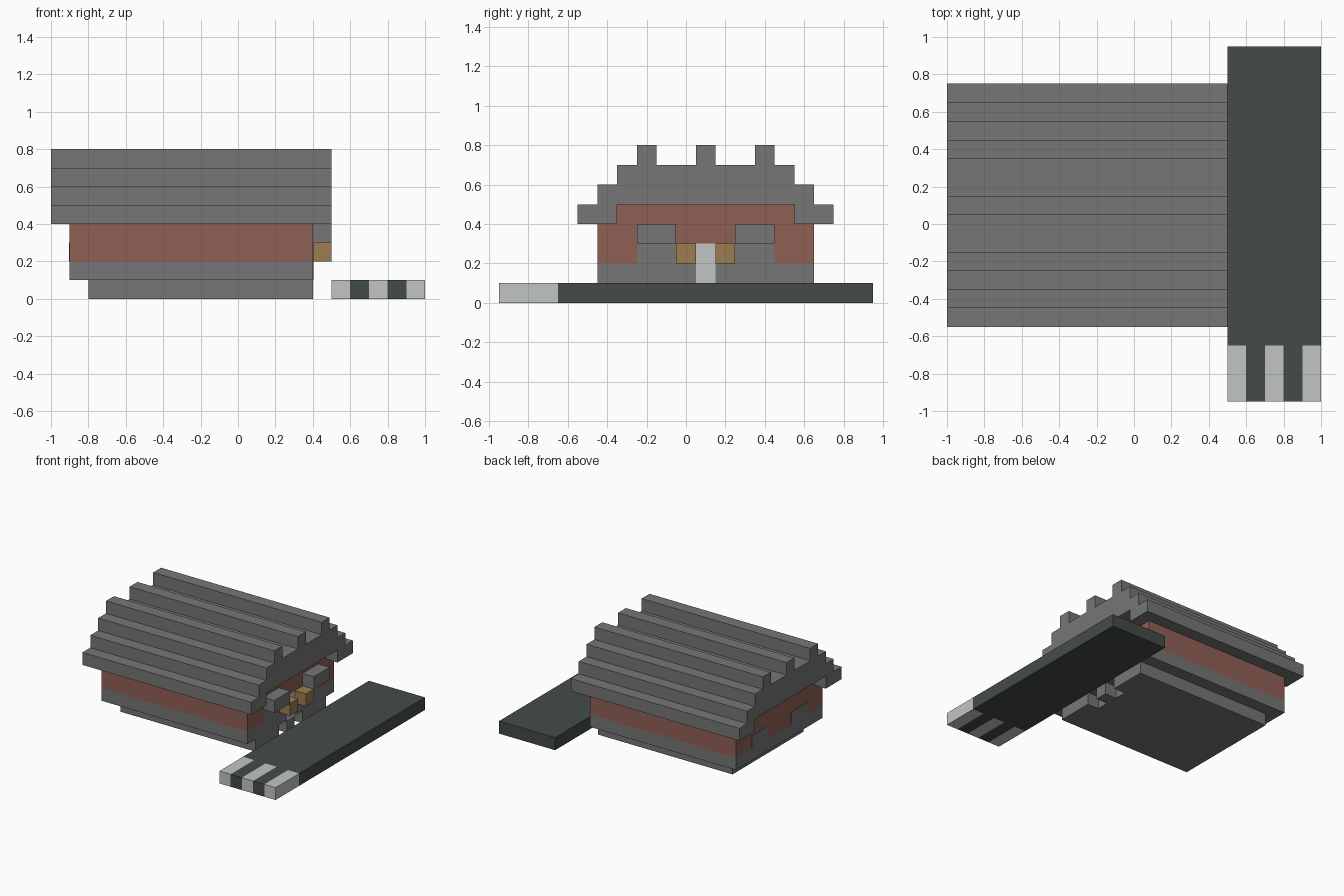
import bpy
import bmesh
from mathutils import Vector

old = bpy.data.objects.get("Cube")
if old:
    bpy.data.objects.remove(old, do_unlink=True)


def material(name, rgb):
    linear = [((c / 255 + 0.055) / 1.055) ** 2.4 for c in rgb] + [1.0]
    mat = bpy.data.materials.new(name)
    mat.use_nodes = True
    mat.diffuse_color = linear
    bsdf = mat.node_tree.nodes["Principled BSDF"]
    bsdf.inputs["Base Color"].default_value = linear
    bsdf.inputs["Roughness"].default_value = 0.9
    return mat


stone = material("stone grey", (118, 118, 118))
brick = material("brick red", (143, 96, 85))
wood = material("lamp ochre", (154, 125, 78))
asphalt = material("asphalt dark", (67, 75, 73))
paint = material("pale paint", (194, 197, 196))


def extrude(name, outline, offset, mat):
    """Extrude a closed 3D outline along an offset vector."""
    bm = bmesh.new()
    face = bm.faces.new([bm.verts.new(p) for p in outline])
    result = bmesh.ops.extrude_face_region(bm, geom=[face])
    moved = [v for v in result["geom"] if isinstance(v, bmesh.types.BMVert)]
    bmesh.ops.translate(bm, verts=moved, vec=Vector(offset))
    bmesh.ops.recalc_face_normals(bm, faces=bm.faces)
    mesh = bpy.data.meshes.new(name)
    bm.to_mesh(mesh)
    bm.free()
    mesh.materials.append(mat)
    obj = bpy.data.objects.new(name, mesh)
    bpy.context.collection.objects.link(obj)
    return obj


def box(name, x, y, z, mat):
    outline = [(x[0], y[0], z[0]), (x[1], y[0], z[0]),
               (x[1], y[1], z[0]), (x[0], y[1], z[0])]
    return extrude(name, outline, (0, 0, z[1] - z[0]), mat)


MID = 0.1  # symmetry line of the house


def mirrored(half):
    """Complete a half profile of (distance from middle, height) points."""
    return [(MID + d, h) for d, h in half] + [(MID - d, h) for d, h in reversed(half)]


def span(side, near, far):
    return sorted((MID + side * near, MID + side * far))


# Foundation with two notches beside the doorway
front_edge = mirrored([(0.45, 0.4), (0.15, 0.4), (0.15, 0.3), (0.05, 0.3), (0.05, 0.4)])
footprint = [(x, y, 0) for y, x in front_edge] + [(-0.8, -0.35, 0), (-0.8, 0.55, 0)]
extrude("foundation", footprint, (0, 0, 0.1), stone)
box("stone_plinth", (-0.9, 0.4), (-0.45, 0.65), (0.1, 0.2), stone)

# Brick walls with raised gable ends
wall = mirrored([(0.55, 0.2), (0.55, 0.4), (0.45, 0.4), (0.45, 0.5)])
extrude("brick_walls", [(-0.9, y, z) for y, z in wall], (1.3, 0, 0), brick)

# Stepped roof with three ridges
roof = mirrored([(0.45, 0.5), (0.45, 0.4), (0.65, 0.4), (0.65, 0.5), (0.55, 0.5),
                 (0.55, 0.6), (0.45, 0.6), (0.45, 0.7), (0.35, 0.7), (0.35, 0.8),
                 (0.25, 0.8), (0.25, 0.7), (0.05, 0.7), (0.05, 0.8)])
extrude("stepped_roof", [(-1, y, z) for y, z in roof], (1.5, 0, 0), stone)

# Stone panels, awnings and lamps, one set per side of the door
for side, label in ((-1, "right"), (1, "left")):
    panel = span(side, 0.15, 0.35)
    box(f"front_panel_{label}", (0.4, 0.403), panel, (0.2, 0.3), stone)
    box(f"back_panel_{label}", (-0.903, -0.9), panel, (0.2, 0.3), stone)
    box(f"awning_{label}", (0.4, 0.5), panel, (0.3, 0.4), stone)
    box(f"lamp_{label}", (0.4, 0.5), span(side, 0.05, 0.15), (0.2, 0.3), wood)

box("door", (0.4, 0.403), span(1, -0.05, 0.05), (0.1, 0.3), paint)

# Road with a striped crossing at its front end
box("road", (0.5, 1), (-0.65, 0.95), (0, 0.1), asphalt)
for i in range(5):
    x = 0.5 + i * 0.1
    box(f"crossing_stripe_{i + 1}", (x, x + 0.1), (-0.95, -0.65), (0, 0.1),
        asphalt if i % 2 else paint)
